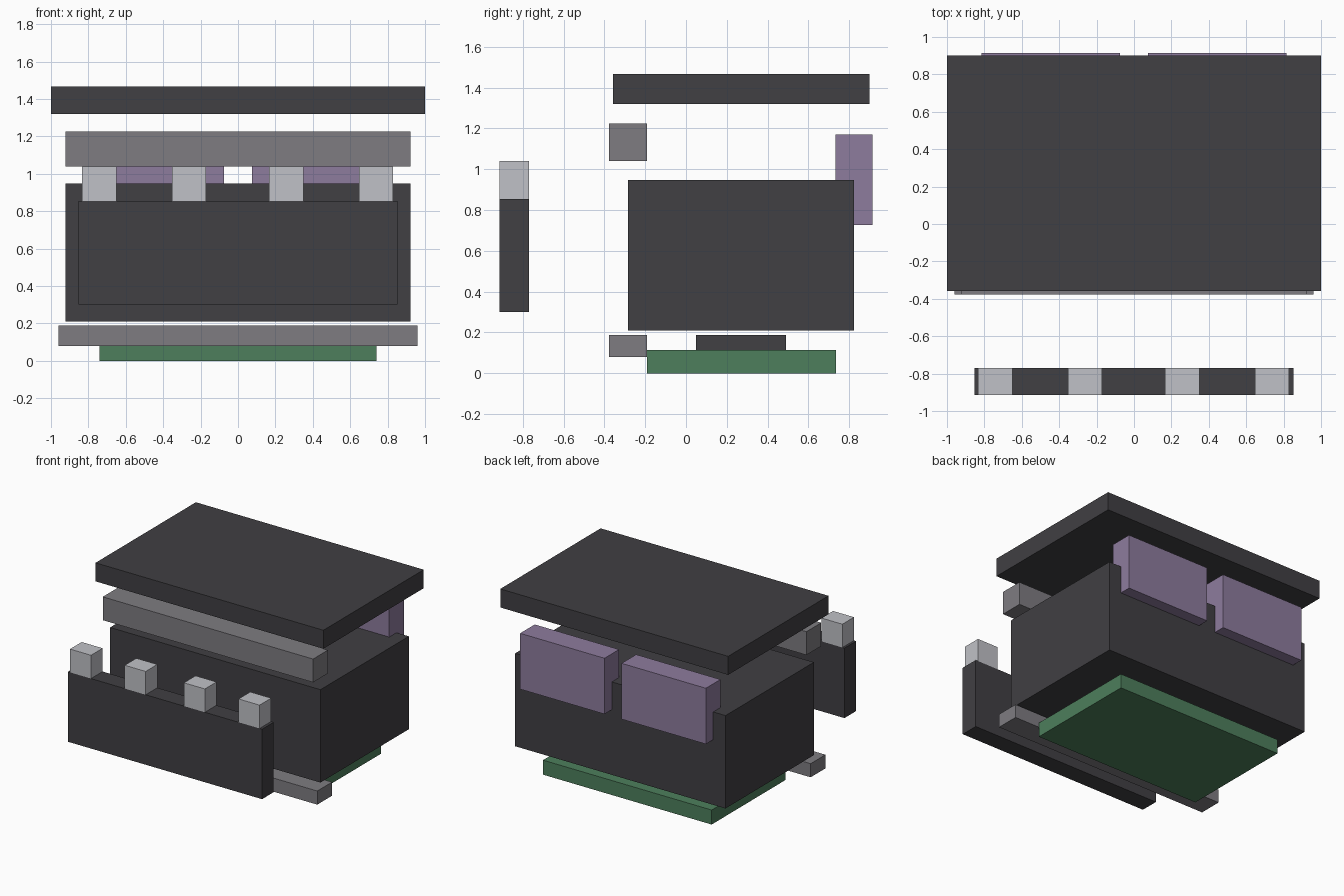
import bpy
from mathutils import Vector

cube = bpy.data.objects.get("Cube")
if cube:
    bpy.data.objects.remove(cube, do_unlink=True)


def make_material(name, rgb):
    mat = bpy.data.materials.new(name)
    mat.use_nodes = True
    mat.diffuse_color = (*rgb, 1)
    mat.node_tree.nodes["Principled BSDF"].inputs["Base Color"].default_value = (*rgb, 1)
    return mat


charcoal = make_material("charcoal", (0.052, 0.05, 0.056))
mid_grey = make_material("mid grey", (0.209, 0.202, 0.22))
light_grey = make_material("light grey", (0.53, 0.535, 0.57))
purple = make_material("dusty purple", (0.27, 0.2, 0.34))
green = make_material("board green", (0.075, 0.212, 0.107))


def box(name, mat, x, y, z):
    """Flat-sided box spanning the given (low, high) ranges."""
    low, high = (Vector(c) for c in zip(x, y, z))
    bpy.ops.mesh.primitive_cube_add(size=1, location=(low + high) / 2)
    obj = bpy.context.object
    obj.name = obj.data.name = name
    for v in obj.data.vertices:
        v.co *= high - low
    obj.data.materials.append(mat)
    return obj


def centred(width):
    return (-width / 2, width / 2)


# Circuit board with its chip
box("circuit_board", green, centred(1.48), (-0.191, 0.735), (0, 0.115))
box("chip", charcoal, centred(0.44), (0.049, 0.489), (0.115, 0.188))

# Main housing and floating lid
box("housing", charcoal, centred(1.846), (-0.285, 0.823), (0.21, 0.947))
box("lid", charcoal, centred(2), (-0.358, 0.9), (1.32, 1.467))

# Front rails
rail_depth = (-0.377, -0.191)
box("lower_rail", mid_grey, centred(1.92), rail_depth, (0.08, 0.188))
box("upper_rail", mid_grey, centred(1.846), rail_depth, (1.04, 1.225))

# Detached front panel with four pegs
panel_depth = (-0.915, -0.769)
box("front_panel", charcoal, centred(1.704), panel_depth, (0.3, 0.855))
for i, x in enumerate((-0.742, -0.262, 0.258, 0.738)):
    box(f"panel_peg_{i + 1}", light_grey, (x - 0.092, x + 0.092),
        panel_depth, (0.855, 1.04))

# Pair of rear blocks
for side, x in (("right", -0.445), ("left", 0.445)):
    box(f"rear_block_{side}", purple, (x - 0.37, x + 0.37),
        (0.732, 0.915), (0.727, 1.17))
